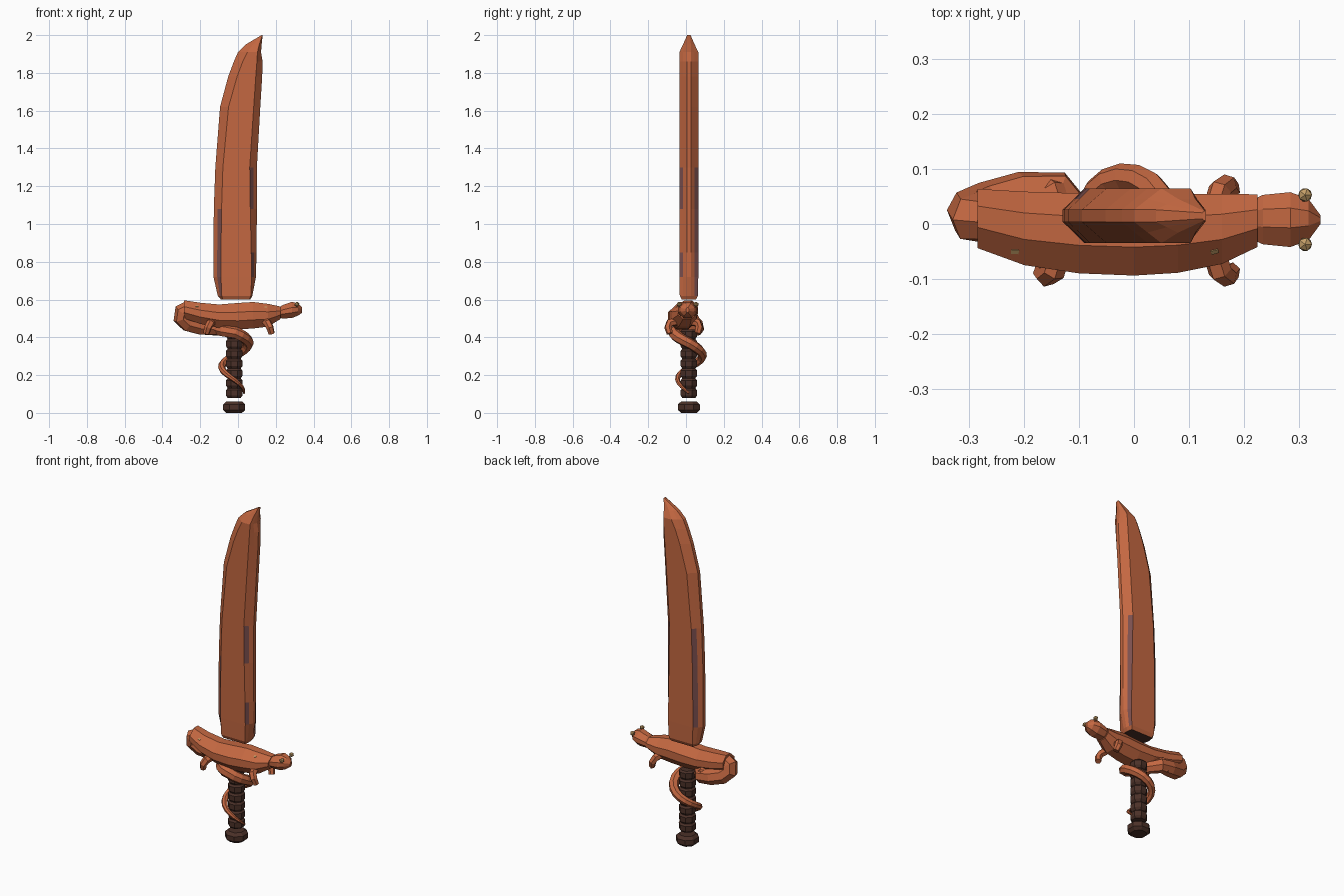
import bpy, bmesh
from math import sin, cos, pi, radians
from mathutils import Vector, Matrix

cube = bpy.data.objects.get("Cube")
if cube:
    bpy.data.objects.remove(cube, do_unlink=True)


def material(name, rgb):
    m = bpy.data.materials.new(name)
    m.use_nodes = True
    m.diffuse_color = (*rgb, 1)
    bsdf = next(n for n in m.node_tree.nodes if n.type == 'BSDF_PRINCIPLED')
    bsdf.inputs["Base Color"].default_value = (*rgb, 1)
    return m


copper = material("copper_orange", (0.55, 0.137, 0.053))
purple = material("dull_purple", (0.2, 0.08, 0.078))
dark = material("dark_brown", (0.07, 0.03, 0.021))
gold = material("pale_gold", (0.56, 0.35, 0.14))


def finish(name, bm, mats):
    bmesh.ops.recalc_face_normals(bm, faces=bm.faces)
    mesh = bpy.data.meshes.new(name)
    bm.to_mesh(mesh)
    bm.free()
    for m in mats:
        mesh.materials.append(m)
    ob = bpy.data.objects.new(name, mesh)
    bpy.context.collection.objects.link(ob)
    return ob


def loft(name, rings, mats, rule=None):
    """Skin a list of rings; rule(ring, side) gives the material index."""
    bm = bmesh.new()
    loops = [[bm.verts.new(p) for p in r] for r in rings]
    n = len(loops[0])
    for i in range(len(loops) - 1):
        for j in range(n):
            k = (j + 1) % n
            f = bm.faces.new((loops[i][j], loops[i][k], loops[i + 1][k], loops[i + 1][j]))
            if rule:
                f.material_index = rule(i, j)
    for i, loop in ((-1, loops[0]), (len(loops), loops[-1])):
        f = bm.faces.new(loop)
        if rule:
            f.material_index = rule(i, -1)
    return finish(name, bm, mats)


def tube(name, path, radii, sides, mat):
    """Sweep a polygon along a path without twist."""
    pts = [Vector(p) for p in path]
    rings, prev, side = [], None, None
    for i, p in enumerate(pts):
        t = (pts[min(i + 1, len(pts) - 1)] - pts[max(i - 1, 0)]).normalized()
        if prev is None:
            side = t.orthogonal().normalized()
        else:
            side = prev.rotation_difference(t) @ side
        prev = t
        up = t.cross(side)
        rings.append([p + radii[i] * (side * cos(a) + up * sin(a))
                      for a in (2 * pi * (j + 0.5) / sides for j in range(sides))])
    return loft(name, rings, [mat])


def lathe(name, profile, sides, centre, mat):
    rings = [[(centre[0] + r * cos(a), centre[1] + r * sin(a), z)
              for a in (2 * pi * (j + 0.5) / sides for j in range(sides))]
             for r, z in profile]
    return loft(name, rings, [mat])


# Blade: height, left edge, left ridge, right ridge, right edge, half thickness
blade_rows = [
    (0.60, -0.09, -0.08, 0.06, 0.065, 0.038), (0.62, -0.107, -0.086, 0.068, 0.076, 0.048),
    (0.72, -0.13, -0.09, 0.072, 0.095, 0.05), (0.85, -0.13, -0.09, 0.07, 0.098, 0.05),
    (1.08, -0.128, -0.087, 0.065, 0.1, 0.05), (1.3, -0.12, -0.08, 0.062, 0.1, 0.05),
    (1.62, -0.095, -0.05, 0.083, 0.118, 0.05), (1.78, -0.052, -0.005, 0.094, 0.128, 0.05),
    (1.86, -0.022, 0.025, 0.1, 0.13, 0.05), (1.91, 0.0, 0.05, 0.103, 0.122, 0.05),
    (1.95, 0.04, 0.08, 0.112, 0.125, 0.031), (2.0, 0.125, 0.127, 0.129, 0.131, 0.009)]
BLADE_Y = 0.015


def blade_ring(z, left, lr, rr, right, h):
    e = min(0.011, h * 0.6)
    half = [(left, e), ((left + lr) / 2, (e + h) / 2), (lr, h),
            (rr, h), ((right + rr) / 2, (e + h) / 2), (right, e)]
    return ([(x, BLADE_Y - y, z) for x, y in half]
            + [(x, BLADE_Y + y, z) for x, y in reversed(half)])


# Worn purple patches run along the inner half of each bevel
patches = {1: (1, 2, 3), 3: (2, 4), 7: (1, 2, 3, 4), 9: (2, 3, 4)}


def blade_rule(i, j):
    if i == -1:
        return 2
    return 1 if i in patches.get(j, ()) else 0


loft("blade", [blade_ring(*r) for r in blade_rows], [copper, purple, dark], blade_rule)

# Grip with rounded ridges, and pommel
GRIP = (-0.02, 0.015)
ridges, z0, step = 7, 0.08, 0.052
profile = []
for i in range(ridges):
    z = z0 + i * step
    profile += [(0.038, z), (0.047, z + 0.012), (0.047, z + 0.04), (0.038, z + 0.05)]
lathe("grip", profile, 8, GRIP, dark)
lathe("pommel", [(0.045, 0), (0.063, 0.016), (0.063, 0.044), (0.045, 0.06)], 8, GRIP, dark)


# Lizard body forming the guard: x, centre y, centre z, half width, half height
def body_ring(x, y, z, w, h):
    shape = [(1, -0.35), (1, 0.3), (0.42, 1), (-0.3, 1),
             (-1, 0.3), (-1, -0.35), (-0.45, -1), (0.45, -1)]
    return [(x, y + w * a, z + h * b) for a, b in shape]


body_rows = [(-0.285, 0.01, 0.548, 0.054, 0.048), (-0.2, -0.008, 0.527, 0.067, 0.056),
             (-0.1, -0.017, 0.512, 0.073, 0.062), (0.0, -0.02, 0.512, 0.074, 0.07),
             (0.08, -0.017, 0.517, 0.072, 0.07), (0.16, -0.009, 0.517, 0.064, 0.06),
             (0.225, 0.006, 0.53, 0.048, 0.033)]
body = loft("lizard_body", [body_ring(*r) for r in body_rows], [copper])

# Head with a blunt snout
head_rows = [(0.218, 0.008, 0.53, 0.037, 0.026), (0.235, 0.008, 0.535, 0.045, 0.035),
             (0.285, 0.008, 0.545, 0.05, 0.043), (0.318, 0.008, 0.547, 0.038, 0.032),
             (0.34, 0.008, 0.545, 0.008, 0.014)]
loft("lizard_head", [body_ring(*r) for r in head_rows], [copper])

# Eyes
for label, y in (("front", -0.037), ("back", 0.053)):
    bm = bmesh.new()
    bmesh.ops.create_icosphere(bm, subdivisions=1, radius=0.014,
                               matrix=Matrix.Translation((0.312, y, 0.575)))
    finish(label + "_eye", bm, [gold])

# Small gold flecks laid on the back
bpy.context.view_layer.update()
for label, x in (("left", 0.147), ("right", -0.217)):
    hit, spot, normal, _ = body.ray_cast(Vector((x, -0.05, 1)), Vector((0, 0, -1)))
    if hit:
        bm = bmesh.new()
        turn = normal.to_track_quat('Z', 'Y').to_matrix().to_4x4()
        bmesh.ops.create_cube(bm, size=1, matrix=Matrix.Translation(spot) @ turn
                              @ Matrix.Diagonal((0.014, 0.009, 0.004, 1)))
        finish(label + "_fleck", bm, [gold])

# Tail: curls under the body, then spirals down the grip
tail = [(-0.265, 0.01, 0.548), (-0.293, 0.012, 0.535), (-0.298, 0.018, 0.505),
        (-0.265, 0.032, 0.474), (-0.2, 0.052, 0.456), (-0.14, 0.058, 0.448)]
radii = [0.044, 0.047, 0.047, 0.047, 0.045, 0.04]
levels = [0.443, 0.425, 0.368, 0.3, 0.24, 0.175, 0.105]
steps = 24
for i in range(steps + 1):
    u = i / steps
    a = radians(-175 + 535 * u)
    q = min(int(u * 6), 5)
    z = levels[q] + (levels[q + 1] - levels[q]) * (u * 6 - q)
    reach = 0.078 - 0.026 * u ** 2
    tail.append((GRIP[0] + reach * cos(a), GRIP[1] + reach * sin(a), z))
    radii.append(0.034 - 0.028 * u ** 1.5)
tube("lizard_tail", tail, radii, 7, copper)

# Short curled legs
for end, x, lean in (("fore", 0.145, 0.03), ("hind", -0.135, -0.03)):
    for label, s in (("front", -1), ("back", 1)):
        mid = -0.012
        path = [(x, mid + s * 0.035, 0.485), (x + lean * 0.4, mid + s * 0.075, 0.475),
                (x + lean * 0.8, mid + s * 0.083, 0.452), (x + lean * 1.1, mid + s * 0.074, 0.42)]
        tube(f"{label}_{end}_leg", path, [0.022, 0.022, 0.02, 0.017], 6, copper)
